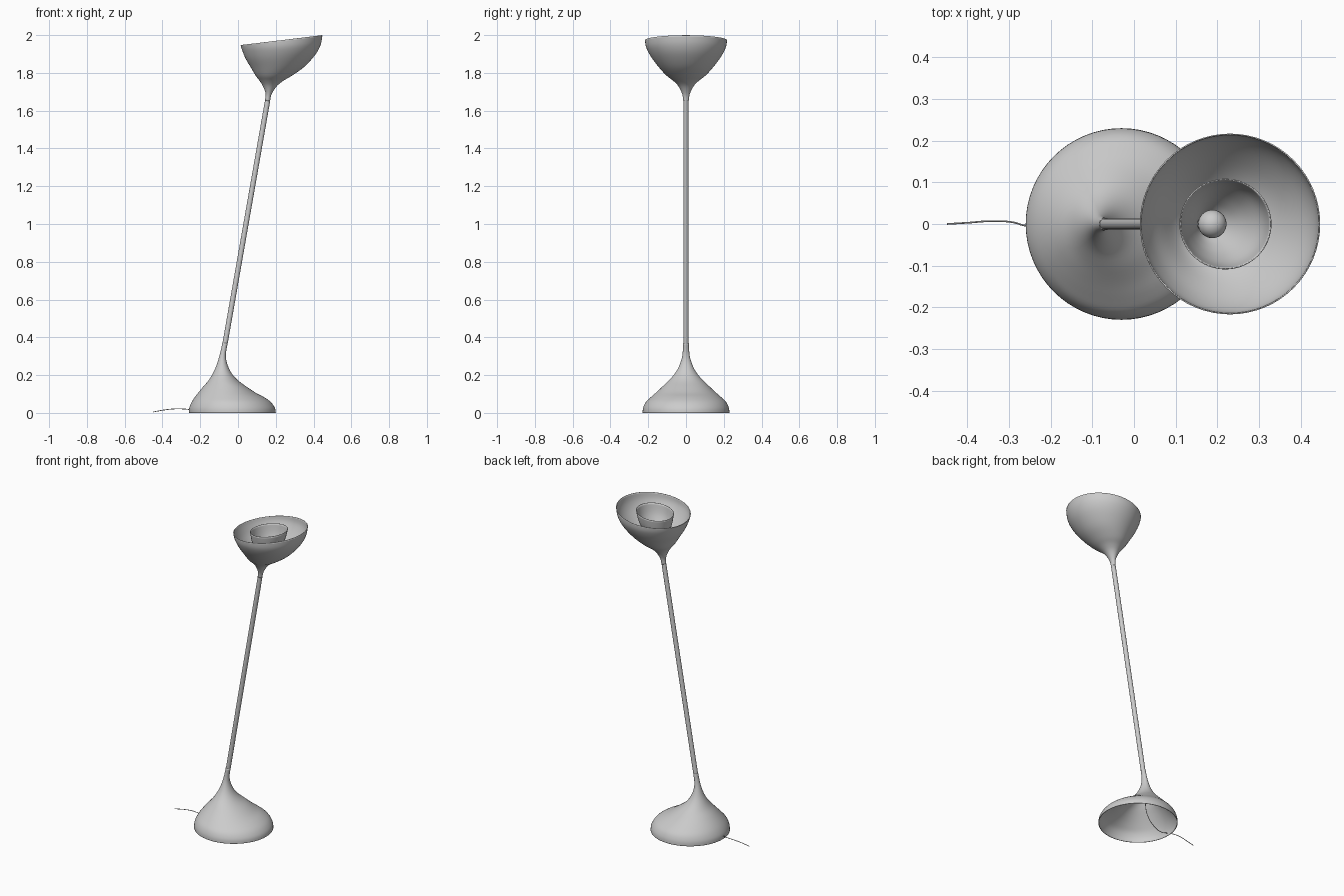
import bpy, bmesh, math
from mathutils import Vector

if "Cube" in bpy.data.objects:
    bpy.data.objects.remove(bpy.data.objects["Cube"])


def smooth_rows(rows, steps=4):
    """Catmull-Rom interpolation between ring descriptions."""
    out = []
    for i in range(len(rows) - 1):
        quad = [rows[max(i - 1, 0)], rows[i], rows[i + 1], rows[min(i + 2, len(rows) - 1)]]
        for s in range(steps):
            t = s / steps
            out.append([0.5 * (2 * b + (c - a) * t + (2 * a - 5 * b + 4 * c - d) * t * t
                               + (3 * b - a - 3 * c + d) * t ** 3)
                        for a, b, c, d in zip(*quad)])
    out.append(list(rows[-1]))
    return out


def loft(name, rows, thickness=0.003, sides=64):
    """Shell through tilted rings: (left x, left z, right x, right z, y radius)."""
    bm = bmesh.new()
    rings = []
    for xl, zl, xr, zr, ry in smooth_rows(rows):
        mid = Vector(((xl + xr) / 2, 0, (zl + zr) / 2))
        half = Vector(((xr - xl) / 2, 0, (zr - zl) / 2))
        ring = []
        for k in range(sides):
            a = math.tau * k / sides
            ring.append(bm.verts.new(mid + half * math.cos(a) + Vector((0, ry * math.sin(a), 0))))
        rings.append(ring)
    for lo, hi in zip(rings, rings[1:]):
        for k in range(sides):
            n = (k + 1) % sides
            bm.faces.new((lo[k], lo[n], hi[n], hi[k]))
    mesh = bpy.data.meshes.new(name)
    bm.to_mesh(mesh)
    bm.free()
    ob = bpy.data.objects.new(name, mesh)
    bpy.context.collection.objects.link(ob)
    mod = ob.modifiers.new("thickness", 'SOLIDIFY')
    mod.thickness = thickness
    mod.offset = -1
    finish(ob)
    return ob


def finish(ob):
    bpy.ops.object.select_all(action='DESELECT')
    ob.select_set(True)
    bpy.context.view_layer.objects.active = ob
    bpy.ops.object.shade_smooth_by_angle(angle=math.radians(40))


# Hollow flared base, its neck leaning with the pole
loft("base", [
    (-.260, .000, .200, .000, .230),
    (-.258, .027, .195, .027, .227),
    (-.245, .058, .173, .058, .212),
    (-.224, .090, .137, .084, .182),
    (-.190, .132, .093, .107, .145),
    (-.156, .172, .048, .137, .108),
    (-.132, .212, .000, .172, .070),
    (-.114, .252, -.035, .212, .043),
    (-.099, .300, -.058, .262, .024),
    (-.089, .340, -.064, .310, .017),
    (-.083, .372, -.055, .368, .0148),
])

# Leaning pole
bottom, top = Vector((-.069, 0, .365)), Vector((.157, 0, 1.655))
axis = top - bottom
bpy.ops.mesh.primitive_cylinder_add(vertices=32, radius=.0138, depth=axis.length,
                                    location=(bottom + top) / 2,
                                    rotation=axis.to_track_quat('Z', 'Y').to_euler())
pole = bpy.context.object
pole.name = "pole"
finish(pole)

# Outer shade, an asymmetric trumpet with a tilted rim
loft("outer_shade", [
    (.143, 1.655, .170, 1.650, .0145),
    (.146, 1.690, .177, 1.685, .020),
    (.132, 1.730, .204, 1.728, .040),
    (.115, 1.757, .240, 1.758, .067),
    (.093, 1.786, .285, 1.785, .103),
    (.067, 1.830, .352, 1.833, .145),
    (.040, 1.876, .410, 1.897, .186),
    (.022, 1.920, .438, 1.950, .211),
    (.014, 1.947, .447, 1.999, .217),
])

# Inner shade, a smaller nested bowl
loft("inner_shade", [
    (.150, 1.735, .188, 1.735, .020),
    (.147, 1.775, .205, 1.775, .032),
    (.140, 1.810, .240, 1.810, .052),
    (.130, 1.850, .277, 1.855, .076),
    (.118, 1.900, .312, 1.912, .098),
    (.109, 1.952, .330, 1.979, .109),
])

# Round bulb with its socket
bpy.ops.mesh.primitive_uv_sphere_add(segments=32, ring_count=16, radius=.034, location=(.188, 0, 1.86))
bulb = bpy.context.object
bulb.name = "bulb"
finish(bulb)
bpy.ops.mesh.primitive_cylinder_add(vertices=24, radius=.014, depth=.12, location=(.178, 0, 1.785),
                                    rotation=(0, math.radians(8), 0))
socket = bpy.context.object
socket.name = "bulb_socket"
finish(socket)

# Power cable from inside the base out across the floor
points = [(-.085, 0, .27), (-.085, 0, .16), (-.10, .01, .06), (-.15, .01, .012), (-.20, 0, .005),
          (-.26, -.004, .018), (-.29, .004, .021), (-.34, .007, .021), (-.40, .003, .014), (-.449, 0, .005)]
curve = bpy.data.curves.new("power_cable", 'CURVE')
curve.dimensions = '3D'
curve.bevel_depth = .002
curve.bevel_resolution = 2
curve.use_fill_caps = True
spline = curve.splines.new('BEZIER')
spline.bezier_points.add(len(points) - 1)
for bp, co in zip(spline.bezier_points, points):
    bp.co = co
    bp.handle_left_type = bp.handle_right_type = 'AUTO'
bpy.context.collection.objects.link(bpy.data.objects.new("power_cable", curve))
